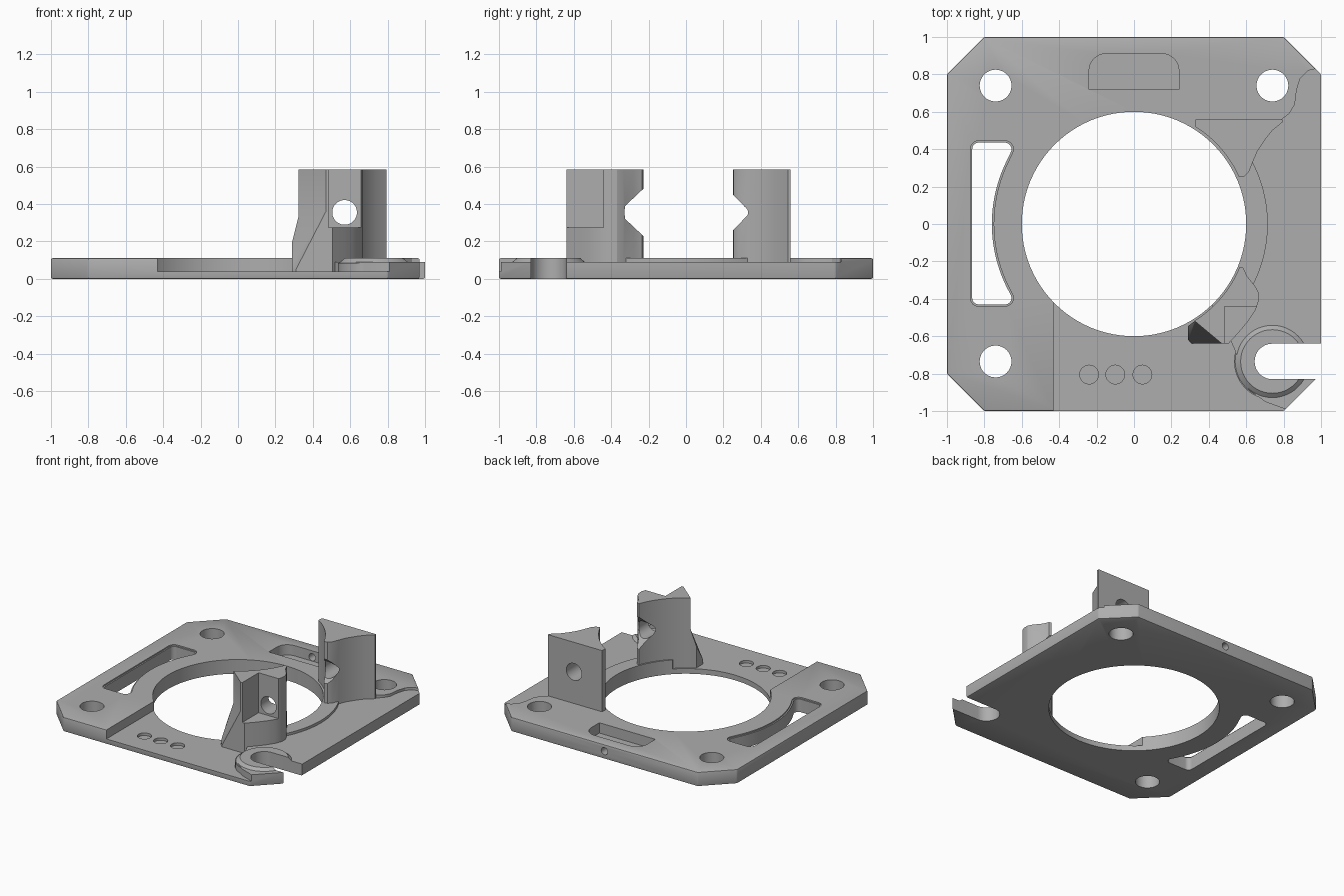
import bpy, bmesh, math
from mathutils import Vector

cube = bpy.data.objects.get("Cube")
if cube:
    bpy.data.objects.remove(cube, do_unlink=True)

grey = bpy.data.materials.new("plain grey")
grey.use_nodes = True
tone = (0.42, 0.42, 0.42, 1)
grey.diffuse_color = tone
grey.node_tree.nodes["Principled BSDF"].inputs["Base Color"].default_value = tone


def finish(name, bm):
    bmesh.ops.recalc_face_normals(bm, faces=bm.faces)
    mesh = bpy.data.meshes.new(name)
    bm.to_mesh(mesh)
    bm.free()
    mesh.materials.append(grey)
    ob = bpy.data.objects.new(name, mesh)
    bpy.context.collection.objects.link(ob)
    return ob


def prism(name, points, low, high):
    """Extrude an outline in x and y from one height to another."""
    bm = bmesh.new()
    face = bm.faces.new([bm.verts.new((x, y, low)) for x, y in points])
    new = bmesh.ops.extrude_face_region(bm, geom=[face])["geom"]
    bmesh.ops.translate(bm, vec=(0, 0, high - low),
                        verts=[g for g in new if isinstance(g, bmesh.types.BMVert)])
    return finish(name, bm)


def hull(name, points):
    bm = bmesh.new()
    for p in points:
        bm.verts.new(p)
    bmesh.ops.convex_hull(bm, input=bm.verts)
    return finish(name, bm)


def rod(name, start, end, r1, r2=None, sides=48):
    start, end = Vector(start), Vector(end)
    axis = end - start
    bm = bmesh.new()
    bmesh.ops.create_cone(bm, cap_ends=True, segments=sides, radius1=r1,
                          radius2=r1 if r2 is None else r2, depth=axis.length)
    turn = axis.to_track_quat("Z", "Y").to_matrix().to_4x4()
    bmesh.ops.transform(bm, matrix=turn, verts=bm.verts)
    bmesh.ops.translate(bm, vec=(start + end) / 2, verts=bm.verts)
    return finish(name, bm)


def arc(radius, first, last, steps, centre=(0, 0)):
    angles = [math.radians(first + (last - first) * i / steps) for i in range(steps + 1)]
    return [(centre[0] + radius * math.cos(a), centre[1] + radius * math.sin(a)) for a in angles]


def apply(ob, mod):
    bpy.context.view_layer.objects.active = ob
    bpy.ops.object.modifier_apply(modifier=mod.name)


def combine(ob, other, operation="DIFFERENCE"):
    mod = ob.modifiers.new("combine", "BOOLEAN")
    mod.operation, mod.solver, mod.object = operation, "EXACT", other
    apply(ob, mod)
    bpy.data.objects.remove(other, do_unlink=True)


def soften(ob, width, limit=30):
    mod = ob.modifiers.new("soften", "BEVEL")
    mod.width, mod.segments = width, 2
    mod.limit_method, mod.angle_limit = "ANGLE", math.radians(limit)
    apply(ob, mod)


# Base plate with clipped corners
corners = [(1, -0.8), (1, 0.8), (0.8, 1), (-0.8, 1), (-1, 0.8), (-1, -0.8), (-0.8, -1), (0.8, -1)]
plate = prism("base_plate", corners, 0, 0.11)
soften(plate, 0.008)

# Low front floor
combine(plate, prism("front_floor_cut", [
    (-0.43, -1.1), (0.81, -1.1), (0.81, -0.99), (0.7, -0.95), (0.61, -0.88), (0.56, -0.8),
    (0.55, -0.7), (0.52, -0.63), (0.4, -0.4), (-0.43, -0.2)], 0.04, 0.3))

# Slightly lowered right side, leaving a lip around the opening
combine(plate, prism("side_cut", arc(0.715, -34, 28, 32) + [
    (0.7, 0.5), (0.79, 0.56), (0.83, 0.59), (0.86, 0.64), (0.87, 0.72), (0.89, 0.78),
    (0.93, 0.82), (1.1, 0.86), (1.1, -1.1), (0.5, -1.1), (0.5, -0.62)], 0.09, 0.3))

# Boss around the open corner slot
notch = (0.74, -0.735)
combine(plate, rod("boss", (*notch, 0.02), (*notch, 0.085), 0.205), "UNION")
combine(plate, rod("boss_top", (*notch, 0.08), (*notch, 0.11), 0.205, 0.17), "UNION")
slot = arc(0.095, 90, 270, 24, notch)
combine(plate, prism("slot_cut", slot + [(1.2, slot[-1][1]), (1.2, slot[0][1])], -0.1, 0.3))

# Central opening, bolt holes and shallow dimples
combine(plate, rod("opening_cut", (0, 0, -0.1), (0, 0, 0.3), 0.6, sides=96))
for x, y in [(-0.74, 0.74), (0.74, 0.74), (-0.74, -0.735)]:
    combine(plate, rod("bolt_cut", (x, y, -0.1), (x, y, 0.3), 0.085))
for x in (-0.24, -0.1, 0.045):
    combine(plate, rod("dimple_cut", (x, -0.805, 0.02), (x, -0.805, 0.2), 0.05))

# Curved slot on the left, with rounded corners and an eased top edge
for grow, low in ((0, -0.1), (0.01, 0.1)):
    outline = []
    for cx, cy, a, b in [(-0.83, -0.395, 180, 270), (-0.69, -0.395, 270, 385)]:
        outline += arc(0.035 + grow, a, b, 8, (cx, cy))
    outline += arc(0.76 - grow, 207, 153, 32)
    for cx, cy, a, b in [(-0.69, 0.4, -25, 90), (-0.83, 0.4, 90, 180)]:
        outline += arc(0.035 + grow, a, b, 8, (cx, cy))
    combine(plate, prism("left_slot_cut", outline, low, 0.3))

# Back pocket with a small hole through its wall
pocket = [(-0.24, 0.72), (0.24, 0.72)]
pocket += arc(0.09, 0, 90, 8, (0.15, 0.82)) + arc(0.09, 90, 180, 8, (-0.15, 0.82))
combine(plate, prism("pocket_cut", pocket, 0.03, 0.3))
combine(plate, rod("wall_hole_cut", (0, 0.8, 0.06), (0, 1.1, 0.06), 0.028, sides=24))

# Back post
back_post = prism("back_post", arc(0.615, 58, 24, 16) + [
    (0.59, 0.255), (0.615, 0.28), (0.635, 0.33), (0.66, 0.39), (0.7, 0.45), (0.74, 0.5),
    (0.795, 0.545), (0.795, 0.56), (0.33, 0.56)], 0.05, 0.585)

# Front post with a stepped pocket and a flared foot
front_post = prism("front_post", arc(0.61, -58, -22, 16) + [
    (0.585, -0.235), (0.605, -0.28), (0.65, -0.335), (0.667, -0.37), (0.667, -0.41),
    (0.65, -0.46), (0.61, -0.52), (0.56, -0.58), (0.505, -0.64), (0.47, -0.64)], 0.03, 0.585)
combine(front_post, prism("step_cut", [(0.485, -0.44), (0.8, -0.44), (0.8, -0.8), (0.485, -0.8)],
                          0.275, 0.8))
foot = hull("foot", [
    (0.33, -0.515, 0.36), (0.47, -0.64, 0.36), (0.29, -0.545, 0.2), (0.48, -0.64, 0.03),
    (0.29, -0.545, 0.03), (0.29, -0.62, 0.03), (0.31, -0.64, 0.03), (0.29, -0.62, 0.08),
    (0.31, -0.64, 0.05), (0.33, -0.515, 0.03), (0.45, -0.5, 0.03), (0.45, -0.5, 0.36)])
combine(front_post, foot, "UNION")
combine(front_post, rod("inner_trim", (0, 0, -0.1), (0, 0, 0.8), 0.6, sides=96))

# Shared cross bore and V-shaped notch on both posts
profile = [(-0.15, 0.555), (-0.325, 0.39), (-0.33, 0.355), (-0.325, 0.32), (-0.15, 0.155),
           (0.15, 0.155), (0.31, 0.32), (0.315, 0.355), (0.31, 0.39), (0.15, 0.555)]
for post in (front_post, back_post):
    combine(post, hull("notch_cut", [(x, y, z) for x in (0.2, 0.9) for y, z in profile]))
    combine(post, rod("bore_cut", (0.57, -0.9, 0.355), (0.57, 0.9, 0.355), 0.066))

for ob in (plate, front_post, back_post):
    bpy.ops.object.select_all(action="DESELECT")
    ob.select_set(True)
    bpy.context.view_layer.objects.active = ob
    bpy.ops.object.shade_smooth_by_angle(angle=math.radians(25))
